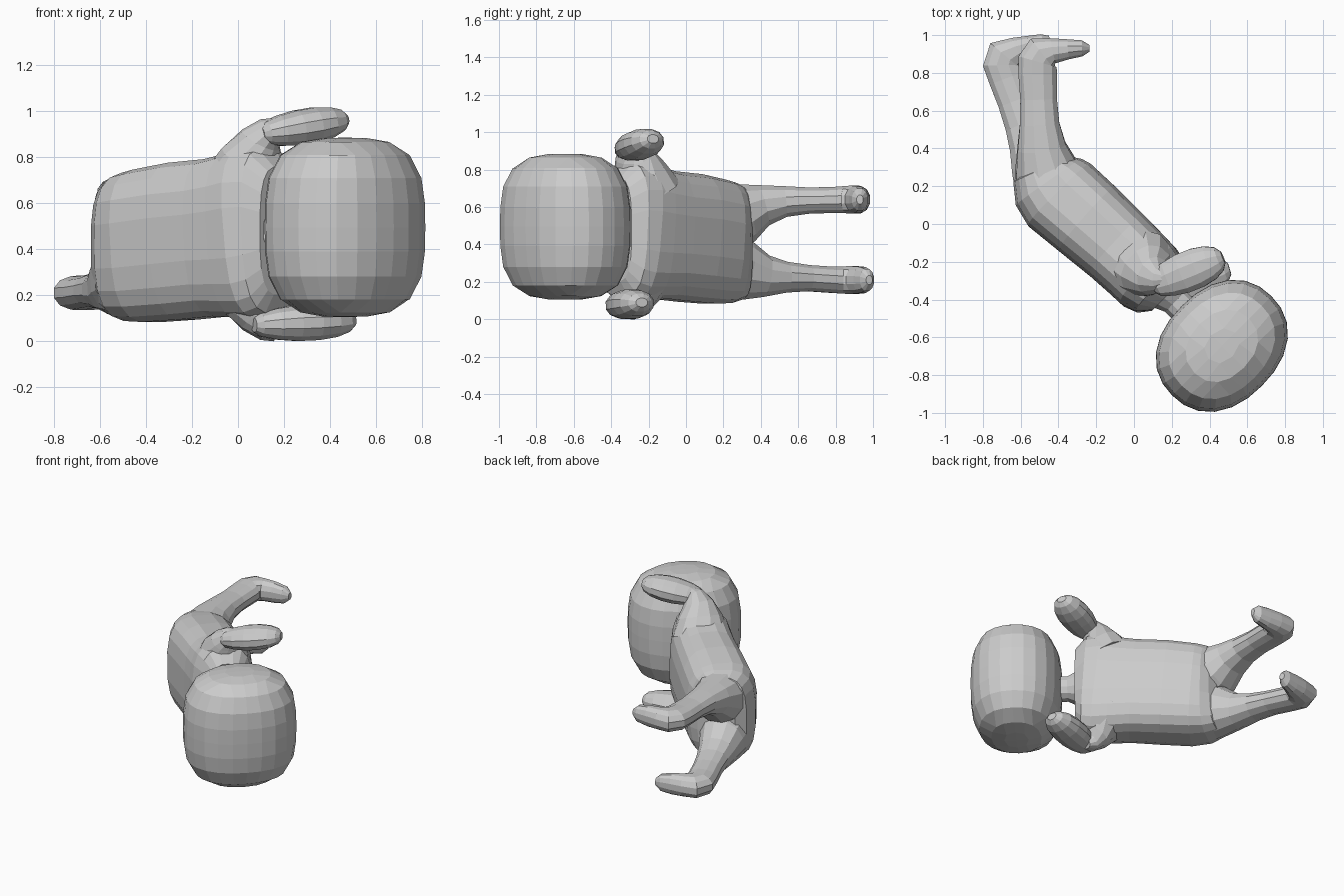
import bpy, bmesh, math
from mathutils import Vector

cube = bpy.data.objects.get("Cube")
if cube:
    bpy.data.objects.remove(cube, do_unlink=True)

grey = bpy.data.materials.new("plain grey")
grey.use_nodes = True
grey.diffuse_color = (0.6, 0.6, 0.6, 1)
grey.node_tree.nodes["Principled BSDF"].inputs["Base Color"].default_value = (0.6, 0.6, 0.6, 1)


def finish(name, bm):
    bmesh.ops.recalc_face_normals(bm, faces=bm.faces)
    mesh = bpy.data.meshes.new(name)
    bm.to_mesh(mesh)
    bm.free()
    mesh.materials.append(grey)
    ob = bpy.data.objects.new(name, mesh)
    bpy.context.collection.objects.link(ob)
    return ob


def power(t, e):
    return math.copysign(abs(t) ** (2 / e), t)


def loft(name, stations, sides=12, e=2.2):
    """Skin rings along a path; station = x, y, z, half depth, half height."""
    bm = bmesh.new()
    pts = [Vector(s[:3]) for s in stations]
    rings = []
    for i, s in enumerate(stations):
        before = (pts[i] - pts[max(i - 1, 0)]).normalized()
        after = (pts[min(i + 1, len(pts) - 1)] - pts[i]).normalized()
        along = (before + after).normalized()
        side = along.cross(Vector((0, 0, 1))).normalized()
        up = side.cross(along)
        ring = []
        for k in range(sides):
            a = math.tau * (k + 0.5) / sides
            ring.append(bm.verts.new(pts[i] + side * s[3] * power(math.cos(a), e)
                                     + up * s[4] * power(math.sin(a), e)))
        rings.append(ring)
    for r0, r1 in zip(rings, rings[1:]):
        for k in range(sides):
            j = (k + 1) % sides
            bm.faces.new((r0[k], r0[j], r1[j], r1[k]))
    bm.faces.new(rings[0])
    bm.faces.new(rings[-1])
    return finish(name, bm)


def rounded_block(name, centre, half, turn, cuts, p, q):
    """Gridded cube rounded first in plan, then in height."""
    bm = bmesh.new()
    bmesh.ops.create_cube(bm, size=2)
    bmesh.ops.subdivide_edges(bm, edges=bm.edges, cuts=cuts, use_grid_fill=True)
    for v in bm.verts:
        x, y, z = [math.tan(t * math.pi / 4) for t in v.co]
        m = max(abs(x), abs(y))
        plan = (abs(x) ** p + abs(y) ** p) ** (1 / p)
        k = m / plan if plan > 1e-6 else 0
        n = (m ** q + abs(z) ** q) ** (1 / q)
        v.co = (x * k / n * half[0], y * k / n * half[1], z / n * half[2])
    ob = finish(name, bm)
    ob.location = centre
    ob.rotation_euler.z = turn


# Head and neck
rounded_block("head", (0.465, -0.645, 0.495), (0.3, 0.372, 0.39),
              -math.pi / 4, 5, 2.25, 3.2)
loft("neck", [(0.08, -0.27, 0.48, 0.15, 0.2), (0.16, -0.35, 0.48, 0.12, 0.13),
              (0.22, -0.41, 0.48, 0.08, 0.085), (0.27, -0.46, 0.48, 0.08, 0.085),
              (0.36, -0.55, 0.48, 0.14, 0.15)])

# Torso, hips to shoulders
loft("torso", [(-0.5, 0.32, 0.41, 0.1, 0.24), (-0.49, 0.29, 0.41, 0.165, 0.305),
               (-0.45, 0.22, 0.41, 0.215, 0.325), (-0.39, 0.15, 0.415, 0.235, 0.335),
               (-0.24, 0.02, 0.435, 0.228, 0.345), (-0.09, -0.115, 0.45, 0.217, 0.345),
               (0.01, -0.21, 0.46, 0.212, 0.36), (0.08, -0.28, 0.47, 0.208, 0.375),
               (0.14, -0.335, 0.48, 0.182, 0.36), (0.18, -0.375, 0.48, 0.12, 0.28)],
     sides=20, e=3)

# Shoulders: tapering stumps, mirrored about the middle of the body
for name, mirror in (("left_shoulder", 1), ("right_shoulder", -1)):
    rows = []
    for x, y, rise, w, h in ((0.03, -0.21, 0.2, 0.19, 0.17), (0.065, -0.25, 0.31, 0.15, 0.13),
                             (0.1, -0.275, 0.39, 0.105, 0.09), (0.135, -0.285, 0.44, 0.065, 0.055),
                             (0.17, -0.285, 0.46, 0.035, 0.03)):
        rows.append((x, y, 0.485 + mirror * rise, w, h))
    loft(name, rows)


# Arms: flattened paddles reaching forward
def arm(name, start, end, half_w, half_t):
    a, b = Vector(start), Vector(end)
    rows = []
    for t, r in ((0, 0.4), (0.06, 0.65), (0.22, 0.87), (0.42, 1), (0.62, 1),
                 (0.8, 0.87), (0.93, 0.62), (0.99, 0.3)):
        rows.append((*a.lerp(b, t), half_w * r, half_t * r))
    loft(name, rows)


arm("left_arm", (0.1, -0.325, 0.9), (0.475, -0.175, 0.965), 0.11, 0.078)
arm("right_arm", (0.07, -0.37, 0.07), (0.51, -0.235, 0.09), 0.11, 0.08)


# Legs with the feet turned forward
def leg(name, path, heights):
    loft(name, [(x, y, z, w, h) for (x, y, z, w), h in zip(path, heights)])


heights = (0.2, 0.165, 0.115, 0.085, 0.072, 0.072, 0.075, 0.077, 0.075, 0.072, 0.06, 0.025)
leg("left_leg", [(-0.44, 0.2, 0.54, 0.19), (-0.47, 0.31, 0.57, 0.165),
                 (-0.49, 0.41, 0.61, 0.132), (-0.5, 0.53, 0.63, 0.108),
                 (-0.505, 0.66, 0.635, 0.1), (-0.51, 0.79, 0.638, 0.105),
                 (-0.51, 0.86, 0.64, 0.108), (-0.485, 0.9, 0.64, 0.105),
                 (-0.43, 0.917, 0.64, 0.07), (-0.35, 0.925, 0.64, 0.055),
                 (-0.275, 0.93, 0.64, 0.044), (-0.235, 0.93, 0.64, 0.018)], heights)
leg("right_leg", [(-0.46, 0.2, 0.28, 0.18), (-0.505, 0.31, 0.26, 0.15),
                  (-0.54, 0.42, 0.23, 0.125), (-0.58, 0.53, 0.225, 0.108),
                  (-0.625, 0.65, 0.22, 0.1), (-0.67, 0.77, 0.212, 0.102),
                  (-0.695, 0.84, 0.21, 0.108), (-0.68, 0.89, 0.21, 0.108),
                  (-0.62, 0.92, 0.21, 0.073), (-0.55, 0.945, 0.21, 0.055),
                  (-0.48, 0.968, 0.21, 0.04), (-0.445, 0.98, 0.21, 0.018)], heights)
